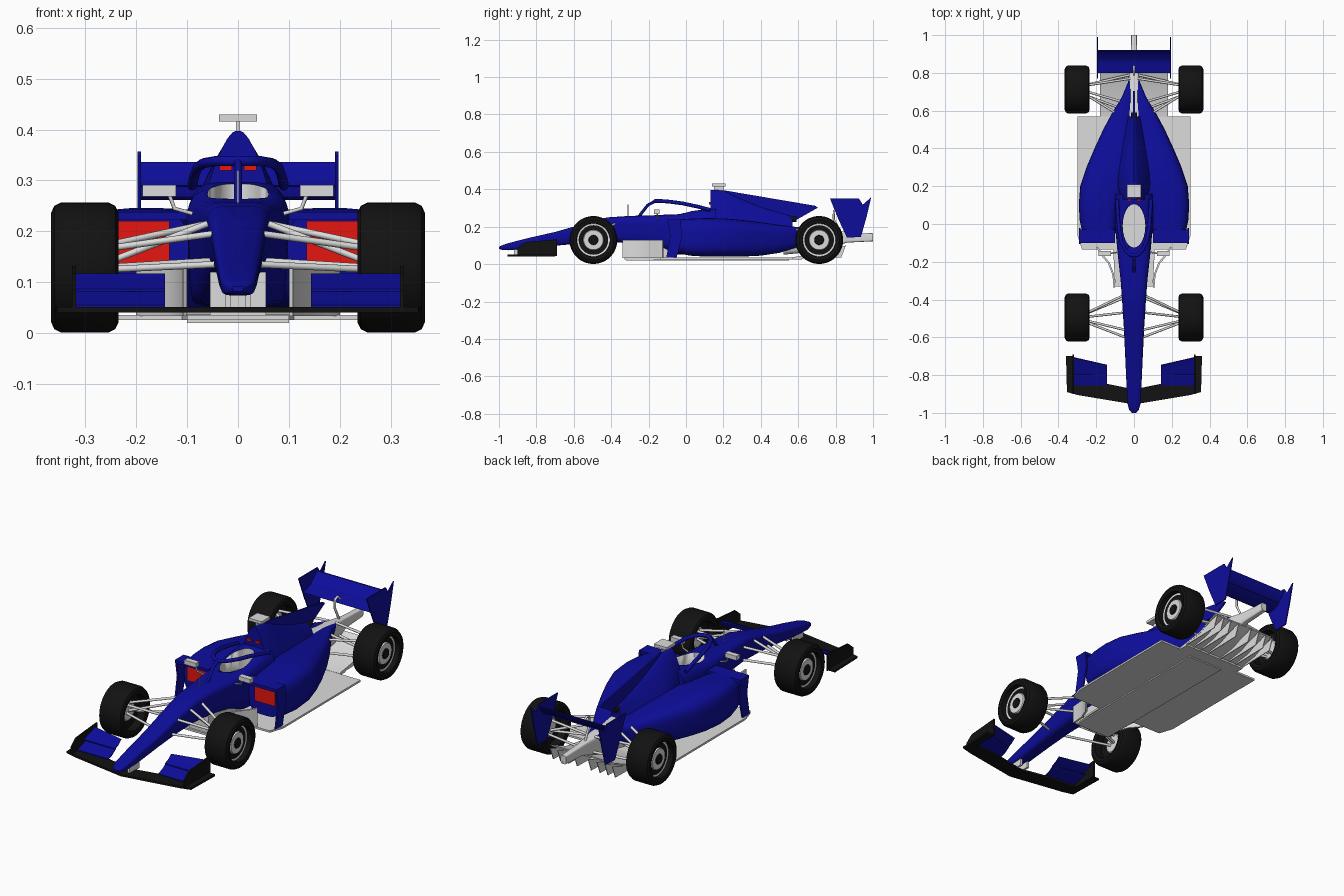
import bpy, bmesh, math
from mathutils import Vector

if "Cube" in bpy.data.objects:
    bpy.data.objects.remove(bpy.data.objects["Cube"])


def material(name, rgb):
    m = bpy.data.materials.new(name)
    m.diffuse_color = (*rgb, 1)
    m.use_nodes = True
    m.node_tree.nodes["Principled BSDF"].inputs["Base Color"].default_value = m.diffuse_color
    return m


BLUE = material("blue paint", (0.004, 0.004, 0.33))
BLACK = material("black rubber", (0.006, 0.006, 0.006))
WHITE = material("light grey", (0.72, 0.72, 0.72))
RED = material("red intake", (0.8, 0.008, 0.005))


def finish(ob, mirror=False, angle=35):
    bpy.ops.object.select_all(action='DESELECT')
    ob.select_set(True)
    bpy.context.view_layer.objects.active = ob
    bpy.ops.object.shade_smooth_by_angle(angle=math.radians(angle))
    if mirror:
        mod = ob.modifiers.new("mirror", 'MIRROR')
        mod.use_mirror_merge = False
    return ob


def loft(name, rings, mat, mirror=False, bands=None, mats=None):
    """Skin a list of equal-sized rings and cap both ends."""
    bm = bmesh.new()
    rows = [[bm.verts.new(p) for p in r] for r in rings]
    n = len(rows[0])
    for k in range(len(rows) - 1):
        for i in range(n):
            j = (i + 1) % n
            f = bm.faces.new((rows[k][i], rows[k][j], rows[k + 1][j], rows[k + 1][i]))
            f.material_index = bands[k] if bands else 0
    bm.faces.new(rows[0])
    bm.faces.new(rows[-1])
    bmesh.ops.recalc_face_normals(bm, faces=bm.faces)
    me = bpy.data.meshes.new(name)
    bm.to_mesh(me)
    bm.free()
    for m in mats or [mat]:
        me.materials.append(m)
    ob = bpy.data.objects.new(name, me)
    bpy.context.collection.objects.link(ob)
    return finish(ob, mirror)


def prism(name, pts, axis, lo, hi, mat, mirror=False):
    """Extrude a 2D outline along one axis."""
    def at(p, c):
        return {'x': (c, p[0], p[1]), 'y': (p[0], c, p[1]), 'z': (p[0], p[1], c)}[axis]
    return loft(name, [[at(p, c) for p in pts] for c in (lo, hi)], mat, mirror)


def box(name, x, y, z, mat, mirror=False):
    return prism(name, [(x[0], y[0]), (x[1], y[0]), (x[1], y[1]), (x[0], y[1])],
                 'z', z[0], z[1], mat, mirror)


def section(y, cx, wt, wb, zb, zt, n=4.0, count=32):
    """Rounded cross-section, top half-width wt and bottom half-width wb."""
    ring = []
    for i in range(count):
        a = 2 * math.pi * (i + 0.5) / count
        c, s = math.cos(a), math.sin(a)
        u = math.copysign(abs(c) ** (2 / n), c)
        v = (math.copysign(abs(s) ** (2 / n), s) + 1) / 2
        ring.append((cx + u * (wb + (wt - wb) * v), y, zb + (zt - zb) * v))
    return ring


def tube(name, pts, r, mat, mirror=False):
    """Round bar along a path."""
    cu = bpy.data.curves.new(name, 'CURVE')
    cu.dimensions = '3D'
    cu.bevel_depth = r
    cu.bevel_resolution = 2
    cu.use_fill_caps = True
    sp = cu.splines.new('POLY')
    sp.points.add(len(pts) - 1)
    for p, q in zip(sp.points, pts):
        p.co = (*q, 1)
    cu.materials.append(mat)
    ob = bpy.data.objects.new(name, cu)
    bpy.context.collection.objects.link(ob)
    bpy.ops.object.select_all(action='DESELECT')
    ob.select_set(True)
    bpy.context.view_layer.objects.active = ob
    bpy.ops.object.convert(target='MESH')
    return finish(bpy.context.object, mirror, 50)


# Nose and cockpit tub
tub = loft("nose_and_tub", [section(y, 0, *s) for y, *s in (
    (-1.0, .012, .010, .082, .092), (-.985, .027, .022, .076, .100),
    (-.95, .036, .032, .074, .112), (-.85, .042, .036, .080, .138),
    (-.7, .050, .040, .098, .172), (-.55, .058, .045, .112, .215),
    (-.42, .067, .052, .118, .250), (-.3, .076, .06, .112, .258),
    (-.15, .095, .07, .09, .262), (-.04, .102, .09, .05, .270),
    (.03, .104, .1, .05, .286), (.16, .095, .12, .05, .30))], BLUE)

# Cockpit opening
rim = [(.06 * math.cos(a), -.01 + .115 * math.sin(a))
       for a in (2 * math.pi * i / 24 for i in range(24))]
cutter = prism("cockpit_cutter", rim, 'z', .19, .4, WHITE)
cutter.hide_render = True
tub.data.materials.append(WHITE)
mod = tub.modifiers.new("cockpit", 'BOOLEAN')
mod.operation, mod.object, mod.solver = 'DIFFERENCE', cutter, 'EXACT'
mod.material_mode = 'TRANSFER'
bpy.context.view_layer.objects.active = tub
bpy.ops.object.modifier_apply(modifier=mod.name)
bpy.data.objects.remove(cutter)

# Engine cover, fin and exhaust
loft("engine_cover", [section(y, 0, *s, 2.6) for y, *s in (
    (.13, .026, .085, .2, .398), (.2, .026, .115, .18, .394),
    (.28, .02, .12, .16, .355), (.4, .016, .105, .14, .305),
    (.5, .014, .075, .14, .275), (.57, .014, .045, .15, .255))], BLUE)
prism("engine_fin", [(.15, .385), (.2, .395), (.69, .312), (.705, .302), (.57, .225), (.25, .22)],
      'x', -.004, .004, BLUE)
tube("exhaust", [(0, .5, .237), (0, .59, .242)], .016, BLACK)
box("headrest_intake", (.012, .036), (.122, .13), (.32, .331), RED, True)

# Sidepods with red intakes
pods = ((-.05, .095, .275, .06, .238), (.02, .08, .290, .045, .243), (.1, .07, .295, .04, .246),
        (.2, .03, .288, .04, .245), (.3, .0, .255, .04, .236), (.4, .0, .212, .045, .224),
        (.5, .0, .165, .06, .210), (.58, .0, .122, .085, .200), (.67, .012, .066, .12, .197),
        (.76, .016, .028, .15, .182))
loft("sidepod", [section(y, (a + b) / 2, (b - a) / 2, (b - a) * .47, zb, zt, 3.4)
                 for y, a, b, zb, zt in pods], BLUE, True)
box("sidepod_intake", (.135, .25), (-.057, -.049), (.125, .22), RED, True)
box("sidepod_lip", (.1, .29), (-.1, -.03), (.222, .238), BLUE, True)
prism("sidepod_vane", [(-.1, .237), (-.03, .237), (-.02, .15), (-.05, .036), (-.105, .036), (-.085, .15)],
      'x', .282, .29, BLUE, True)

# Halo and centre post
halo = [(.09, .13, .29), (.086, .06, .308), (.08, -.02, .325), (.068, -.09, .334),
        (.045, -.14, .338), (.018, -.165, .338)]
tube("halo", halo + [(-x, y, z) for x, y, z in reversed(halo)], .010, BLUE)
tube("halo_post", [(0, -.165, .337), (0, -.205, .315), (0, -.255, .25)], .008, BLUE)

# Camera, antennas and mirrors
box("roll_camera", (-.037, .037), (.14, .21), (.416, .43), WHITE)
box("camera_post", (-.004, .004), (.15, .2), (.39, .418), WHITE)
tube("antenna", [(0, -.31, .25), (0, -.31, .32)], .002, WHITE)
box("mirror", (.122, .188), (-.17, -.142), (.269, .291), WHITE, True)
tube("mirror_stalk", [(.135, -.155, .272), (.125, -.155, .245), (.09, -.15, .235)], .004, WHITE, True)


def symmetric(half):
    return half + [(-x, y) for x, y in reversed(half)]


# Floor, plank and curved side boards
prism("floor", symmetric([(.1, -.33), (.11, -.135), (.275, -.135), (.3, -.06), (.3, .57),
                          (.18, .57), (.18, .62)]), 'z', .026, .036, WHITE)
box("plank", (-.1, .1), (-.32, .55), (.02, .027), WHITE)
board = [(.108, -.34), (.114, -.27), (.137, -.21), (.175, -.165), (.2, -.125)]
prism("side_board", board + [(x - .008, y + .006) for x, y in reversed(board)],
      'z', .034, .128, WHITE, True)
box("keel", (-.055, .055), (-.32, -.05), (.034, .12), WHITE)

# Diffuser, strakes and gearbox tail
prism("diffuser", [(.57, .028), (.72, .05), (.84, .105), (.84, .112), (.72, .06), (.57, .037)],
      'x', -.18, .18, WHITE)
for i, x in enumerate((.04, .09, .135, .177)):
    prism(f"diffuser_strake_{i + 1}", [(.6, .03), (.83, .035), (.855, .1), (.72, .055)],
          'x', x - .002, x + .002, WHITE, True)
loft("gearbox", [section(y, 0, w, w, zb, zt, 5) for y, w, zb, zt in (
    (.52, .07, .05, .2), (.62, .05, .06, .195), (.76, .03, .08, .185),
    (.86, .018, .115, .172), (1.0, .015, .122, .165))], WHITE)
box("rear_light", (-.011, .011), (.995, 1.0), (.128, .16), BLACK)

# Rear wing
prism("rear_wing_endplate", [(.77, .35), (.925, .35), (.945, .318), (.99, .357), (.965, .25),
                             (.935, .145), (.86, .142), (.815, .24)], 'x', .191, .197, BLUE, True)
prism("rear_wing_plane", [(.8, .268), (.81, .262), (.85, .266), (.885, .285), (.883, .291),
                          (.84, .276)], 'x', -.192, .192, BLUE)
prism("rear_wing_flap", [(.865, .29), (.88, .287), (.905, .305), (.922, .336), (.915, .336),
                         (.895, .31)], 'x', -.192, .192, BLUE)
tube("rear_wing_pillar", [(0, .83, .16), (0, .79, .24), (0, .79, .285), (0, .81, .295),
                          (0, .835, .272)], .006, WHITE)

# Front wing
prism("front_wing_plane", symmetric([(0.001, -.955), (.3, -.905), (.355, -.89), (.36, -.70),
                                     (.325, -.70), (.315, -.83), (.15, -.845), (.001, -.875)]),
      'z', .041, .051, BLACK)


def flap(name, chord):
    """Slanted wing element; chord gives lower and upper (y, z) edges."""
    rings = []
    for x, sweep in ((.143, 0.0), (.318, .04)):
        (y0, z0), (y1, z1) = chord
        ym, zm = (y0 + y1) / 2, (z0 + z1) / 2
        rings.append([(x, y0, z0), (x, ym, zm - .006), (x, y1 + sweep, z1),
                      (x, y1 + sweep - .004, z1 + .003), (x, ym, zm), (x, y0, z0 + .005)])
    return loft(name, rings, BLUE, True)


flap("front_wing_lower_flap", ((-.855, .05), (-.79, .082)))
flap("front_wing_upper_flap", ((-.80, .082), (-.745, .114)))
prism("front_wing_endplate", [(-.9, .043), (-.9, .085), (-.86, .118), (-.69, .132), (-.69, .043)],
      'x', .318, .326, BLACK, True)
box("front_wing_pillar", (.014, .026), (-.92, -.84), (.048, .09), WHITE, True)

# Wheels: (offset from inner face, radius) and colour of each band
tyre = [(.04, .001), (.04, .045), (.045, .05), (.045, .088), (.004, .09), (0, .108), (.006, .121),
        (.02, .128), (.112, .128), (.126, .121), (.132, .108), (.128, .09), (.102, .088),
        (.1, .079), (.1, .055), (.108, .052), (.108, .026), (.113, .024), (.113, .001)]
bands = [1, 1, 0, 0, 0, 0, 0, 0, 0, 0, 0, 0, 1, 0, 1, 1, 0, 0]
for name, yc in (("front_wheel", -.495), ("rear_wheel", .712)):
    loft(name, [[(.235 + x, yc + r * math.cos(a), .129 + r * math.sin(a))
                 for a in (2 * math.pi * i / 48 for i in range(48))] for x, r in tyre],
         BLACK, True, bands, [BLACK, WHITE])

# Suspension arms
arms = {
    "front_upper_arm_a": ((.06, -.38, .215), (.28, -.485, .168)),
    "front_upper_arm_b": ((.05, -.56, .195), (.28, -.505, .163)),
    "front_pushrod": ((.06, -.47, .215), (.28, -.495, .13)),
    "front_lower_arm_a": ((.05, -.39, .142), (.28, -.485, .128)),
    "front_lower_arm_b": ((.045, -.6, .135), (.28, -.51, .124)),
    "rear_upper_arm_a": ((.05, .56, .185), (.28, .70, .178)),
    "rear_upper_arm_b": ((.02, .77, .18), (.28, .73, .178)),
    "rear_pushrod": ((.04, .64, .19), (.28, .71, .11)),
    "rear_lower_arm_a": ((.04, .6, .1), (.28, .69, .1)),
    "rear_lower_arm_b": ((.02, .79, .11), (.28, .73, .1)),
}
for name, ends in arms.items():
    tube(name, ends, .0065, WHITE, True)
